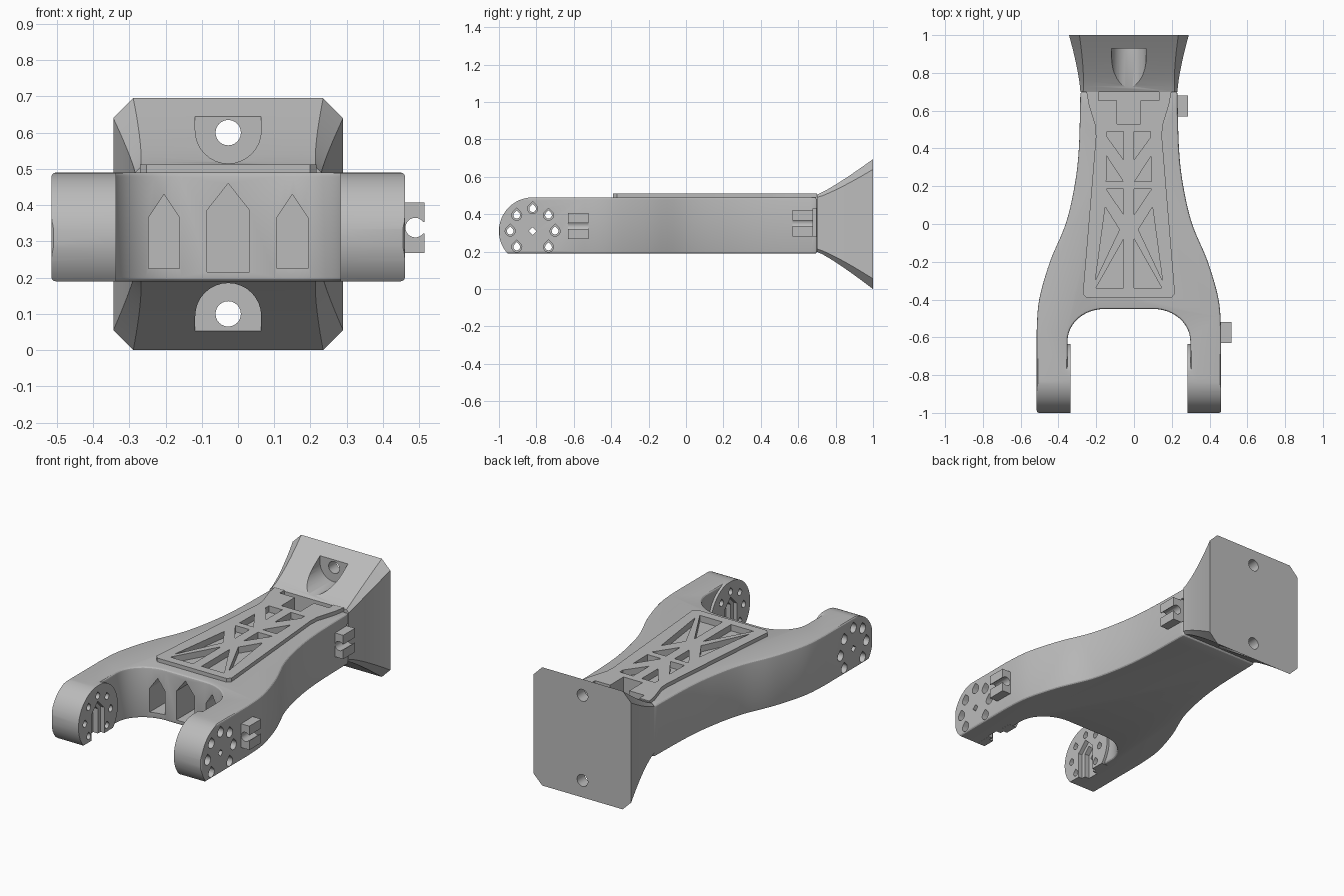
import bpy, bmesh
from math import sin, cos, pi, radians
from mathutils import Vector

if "Cube" in bpy.data.objects:
    bpy.data.objects.remove(bpy.data.objects["Cube"])

CX = -0.027                      # symmetry axis of the arm
BOTTOM, TOP = 0.19, 0.49         # body height range
PIVOT_Y, PIVOT_Z, PIVOT_R = -0.82, 0.31, 0.18

grey = bpy.data.materials.new("plain_grey")
grey.use_nodes = True
grey.diffuse_color = (0.5, 0.5, 0.5, 1)
grey.node_tree.nodes["Principled BSDF"].inputs["Base Color"].default_value = (0.5, 0.5, 0.5, 1)


def place(axis, p, d):
    return {"x": (d, p[0], p[1]), "y": (p[0], d, p[1]), "z": (p[0], p[1], d)}[axis]


def loft(bm, rings):
    loops = [[bm.verts.new(c) for c in ring] for ring in rings]
    n = len(loops[0])
    bm.faces.new(loops[0])
    bm.faces.new(loops[-1][::-1])
    for a, b in zip(loops, loops[1:]):
        for i in range(n):
            j = (i + 1) % n
            bm.faces.new((a[i], b[i], b[j], a[j]))


def finish(name, bm):
    bmesh.ops.recalc_face_normals(bm, faces=bm.faces)
    mesh = bpy.data.meshes.new(name)
    bm.to_mesh(mesh)
    bm.free()
    mesh.materials.append(grey)
    ob = bpy.data.objects.new(name, mesh)
    ob.location.x = CX
    bpy.context.scene.collection.objects.link(ob)
    return ob


def prisms(name, parts):
    """One object from extruded profiles: (axis, points, start, end)."""
    bm = bmesh.new()
    for axis, pts, a, b in parts:
        loft(bm, [[place(axis, p, d) for p in pts] for d in (a, b)])
    return finish(name, bm)


def combine(ob, steps):
    """Apply boolean steps in order, then drop the helpers."""
    for op, tool in steps:
        tool.hide_render = True
        mod = ob.modifiers.new(op, "BOOLEAN")
        mod.operation, mod.object, mod.solver = op, tool, "EXACT"
    bake(ob)
    for _, tool in steps:
        bpy.data.objects.remove(tool)


def bake(ob):
    bpy.context.view_layer.update()
    graph = bpy.context.evaluated_depsgraph_get()
    mesh = bpy.data.meshes.new_from_object(ob.evaluated_get(graph))
    ob.modifiers.clear()
    ob.data = mesh


def bevel(ob, width, segments):
    mod = ob.modifiers.new("bevel", "BEVEL")
    mod.width, mod.segments, mod.angle_limit = width, segments, radians(50)
    bake(ob)


def arc(cx, cy, r, a, b, n=16, ry=None):
    angles = [radians(a + (b - a) * i / n) for i in range(n + 1)]
    return [(cx + r * cos(t), cy + (ry or r) * sin(t)) for t in angles]


def circle(cx, cy, r, n=24):
    return arc(cx, cy, r, 0, 360, n)[:-1]


def rect(x0, x1, y0, y1):
    return [(x0, y0), (x1, y0), (x1, y1), (x0, y1)]


def teardrop(cy, cz, r):
    return arc(cy, cz, r, 135, 405, 14) + [(cy, cz + r * 1.41)]


def arch(c, half, base, shoulder, peak):
    return [(c - half, base), (c + half, base), (c + half, shoulder), (c, peak), (c - half, shoulder)]


def spline(pts, n=6):
    v = [Vector(p) for p in [pts[0]] + pts + [pts[-1]]]
    out = []
    for p, q, r, s in zip(v, v[1:], v[2:], v[3:]):
        for i in range(n):
            t = i / n
            out.append(tuple(q + (r - p) * t / 2 + (2 * p - 5 * q + 4 * r - s) * t * t / 2
                             + (3 * q - p - 3 * r + s) * t ** 3 / 2))
    return out + [pts[-1]]


def mirrored(pts):
    return pts + [(-x, y) for x, y in reversed(pts)]


def flip(pts):
    return [(-x, y) for x, y in pts]


# Forked body outline: inner arch of the fork, arm, then the waisted flank
flank = spline([(0.488, -0.56), (0.475, -0.4), (0.418, -0.2), (0.335, 0), (0.288, 0.2),
                (0.265, 0.4), (0.257, 0.7)])
fork = arc(0.13, -0.62, 0.195, 90, 0, 12, 0.17)
body = prisms("forked_body", [("z", mirrored(fork + [(0.325, -1.0), (0.488, -1.0)] + flank), BOTTOM, TOP)])
bevel(body, 0.012, 3)

# Raised pivot pads, rounded arm ends
pads = prisms("pads", [("x", circle(PIVOT_Y, PIVOT_Z, PIVOT_R + 0.005, 48), s * 0.31, s * 0.36)
                       for s in (-1, 1)])
side = prisms("side_profile", [("x", arc(PIVOT_Y, PIVOT_Z, PIVOT_R, 90, 222, 32)
                                + [(1.2, BOTTOM), (1.2, TOP)], -0.7, 0.7)])

# Screw circle on each pivot, with counterbores from the outside
spots = [(PIVOT_Y + 0.12 * cos(k * pi / 4), PIVOT_Z + 0.12 * sin(k * pi / 4)) for k in range(8) if k != 6]
holes = prisms("holes", [("x", teardrop(y, z, 0.018), -0.7, 0.7) for y, z in spots])
bores = prisms("bores", [("x", teardrop(y, z, 0.027), s * 0.38, s * 0.7) for y, z in spots for s in (-1, 1)])
centre = prisms("centre", [("x", circle(PIVOT_Y, PIVOT_Z, 0.021, 4), -0.7, 0.7)])

# Stepped shaft slots on the inner arm faces, open below
slots = [prisms("slot", [("x", arch(PIVOT_Y, w, 0.1, h, h + w), s * 0.25, s * d) for s in (-1, 1)])
         for w, h, d in ((0.06, 0.34, 0.335), (0.035, 0.335, 0.365))]

# Pointed ducts in the fork wall
ducts = prisms("ducts", [("y", arch(0, 0.059, 0.215, 0.385, 0.46), -0.7, -0.15)]
               + [("y", arch(s * 0.177, 0.043, 0.225, 0.365, 0.43), -0.7, -0.2) for s in (-1, 1)])


# Cable opening and truss pockets, shared by body and cover
def cable_slot():
    return prisms("cable_slot", [("z", [(-0.16, 0.655), (-0.062, 0.655), (-0.062, 0.53), (0.062, 0.53),
                                        (0.062, 0.655), (0.16, 0.655), (0.16, 0.705), (-0.16, 0.705)],
                                  0.41, 0.6)])


def truss():
    cells = [[(0.115, 0.49), (0.028, 0.49), (0.028, 0.34), (0.115, 0.46)],
             [(0.12, 0.225), (0.03, 0.225), (0.118, 0.36)],
             [(0.12, 0.185), (0.028, 0.185), (0.028, 0.05)],
             [(0.125, 0.09), (0.05, -0.03), (0.178, -0.3)],
             [(0.175, -0.34), (0.028, -0.34), (0.028, -0.08)]]
    return prisms("truss", [("z", f, 0.475, 0.6) for c in cells for f in (c, flip(c))])


notch = prisms("notch", [("x", rect(0.68, 0.698, 0.28, 0.43), 0.235, 0.4)])
combine(body, [("UNION", pads), ("INTERSECT", side), ("DIFFERENCE", holes), ("DIFFERENCE", bores),
               ("DIFFERENCE", centre), ("DIFFERENCE", slots[0]), ("DIFFERENCE", slots[1]),
               ("DIFFERENCE", ducts), ("DIFFERENCE", cable_slot()), ("DIFFERENCE", truss()),
               ("DIFFERENCE", notch)])

# Raised truss cover
cover = prisms("truss_cover", [("z", mirrored([(0.225, -0.39), (0.244, -0.37), (0.175, 0.46), (0.178, 0.52),
                                               (0.212, 0.63), (0.225, 0.7)]), TOP - 0.001, 0.512)])
combine(cover, [("DIFFERENCE", cable_slot()), ("DIFFERENCE", truss())])

# Flared mounting flange: chamfered sections growing toward the back
bm = bmesh.new()
sections = []
for i in range(11):
    t = i / 10
    w = 0.257 + 0.06 * t ** 1.4
    lo, hi = 0.2 * (1 - t ** 1.15), 0.505 + 0.19 * t ** 1.15
    c = 0.015 + 0.04 * t
    sections.append([(x, 0.7 + 0.3 * t, z) for x, z in (
        (-w + c, lo), (w - c, lo), (w, lo + c), (w, hi - c),
        (w - c, hi), (-w + c, hi), (-w, hi - c), (-w, lo + c))])
loft(bm, sections)
flange = finish("mounting_flange", bm)
upper = arc(0, 0.606, 0.091, 180, 360) + [(0.091, 0.655), (-0.091, 0.655)]
lower = [(x, 0.7 - z) for x, z in upper]
pockets = prisms("pockets", [("y", p, 0.6, 0.93) for p in (upper, lower)])
bolts = prisms("bolts", [("y", circle(0, z, 0.035), 0.8, 1.1) for z in (0.6, 0.1)])
combine(flange, [("DIFFERENCE", pockets), ("DIFFERENCE", bolts)])


# Cable clips on the left flank
def clip(name, root, tip, y0, y1, z):
    ring = arc(tip - 0.026, z, 0.027, -36, -324, 20)
    outline = [(tip, z - 0.07), (tip, z - 0.016)] + ring + [
        (tip, z + 0.016), (tip, z + 0.07), (root, z + 0.07), (root, z - 0.07)]
    return prisms(name, [("y", outline, y0, y1)])


clips = [clip("front_cable_clip", 0.465, 0.542, -0.63, -0.52, 0.338),
         clip("rear_cable_clip", 0.245, 0.312, 0.57, 0.68, 0.352)]

# Smooth curved walls, crisp edges
for ob in [body, cover, flange] + clips:
    bpy.ops.object.select_all(action="DESELECT")
    ob.select_set(True)
    bpy.context.view_layer.objects.active = ob
    bpy.ops.object.shade_smooth_by_angle(angle=radians(28))
